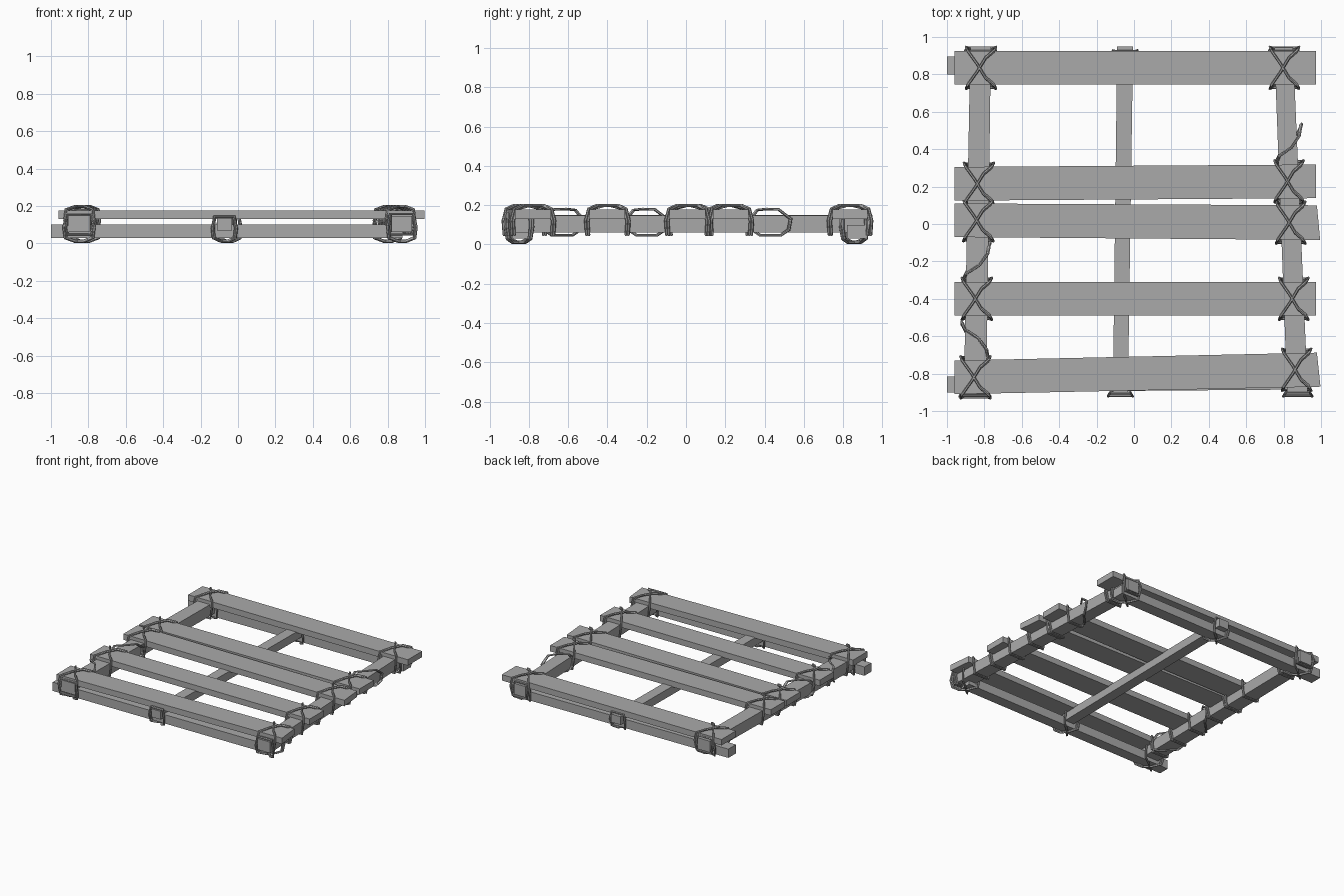
import bpy, bmesh, math
from mathutils import Vector

if "Cube" in bpy.data.objects:
    bpy.data.objects.remove(bpy.data.objects["Cube"])

grey = bpy.data.materials.new("weathered grey")
grey.diffuse_color = (0.4, 0.4, 0.4, 1)
grey.use_nodes = True
grey.node_tree.nodes["Principled BSDF"].inputs["Base Color"].default_value = grey.diffuse_color


def plank(name, plan, z0, z1):
    """Board with a four-cornered plan, from z0 to z1."""
    bm = bmesh.new()
    low = [bm.verts.new((x, y, z0)) for x, y in plan]
    high = [bm.verts.new((x, y, z1)) for x, y in plan]
    bm.faces.new(low)
    bm.faces.new(high)
    for i in range(4):
        j = (i + 1) % 4
        bm.faces.new((low[i], low[j], high[j], high[i]))
    bmesh.ops.recalc_face_normals(bm, faces=bm.faces[:])
    me = bpy.data.meshes.new(name)
    bm.to_mesh(me)
    bm.free()
    me.materials.append(grey)
    bpy.context.collection.objects.link(bpy.data.objects.new(name, me))


def rope(name, points, radius=0.007):
    """Closed thin rope through the points."""
    cu = bpy.data.curves.new(name, 'CURVE')
    cu.dimensions = '3D'
    cu.bevel_depth = radius
    cu.bevel_resolution = 1
    sp = cu.splines.new('POLY')
    sp.points.add(len(points) - 1)
    for p, co in zip(sp.points, points):
        p.co = (*co, 1)
        p.radius = 1
    sp.use_cyclic_u = True
    sp.use_smooth = False
    cu.materials.append(grey)
    bpy.context.collection.objects.link(bpy.data.objects.new(name, cu))


def lashing(name, x, y, hx, hy, z_cross, z_flat, lift):
    """Rope crossing diagonally at z_cross and straight over the rail at z_flat."""
    for k in range(2):
        a, b = hx + 0.007 * k, hy + 0.013 * k
        zc = z_cross + lift * 0.004 * k
        zm = (zc + z_flat) / 2
        pts = []
        for s in (1, -1):
            pts += [(x - a, y + s * b * 0.84, zc - lift * 0.012),
                    (x - 0.3 * a, y + s * b * 0.2, zc + lift * 0.006),
                    (x + 0.35 * a, y - s * b * 0.5, zc + lift * 0.006),
                    (x + a, y - s * b * 0.86, zc - lift * 0.012),
                    (x + a * 1.1, y - s * b, zm),
                    (x + a * 0.9, y - s * b * 0.95, z_flat),
                    (x - a * 0.9, y - s * b * 0.95, z_flat),
                    (x - a * 1.1, y - s * b, zm)]
        rope(f"{name}_strand_{k + 1}", pts)


def rail_wrap(name, x, y, hx, hy):
    """Slanted loop around a rail between two slats; sign of hy sets the slant."""
    for k in range(2):
        a, b = hx + 0.006 * k, hy * (1 + 0.06 * k)
        rope(f"{name}_strand_{k + 1}", [
            (x - a, y - b, 0.13), (x - 0.8 * a, y - 0.65 * b, 0.175),
            (x + 0.2 * a, y - 0.2 * b, 0.18), (x + 0.85 * a, y + 0.4 * b, 0.178),
            (x + a, y + b, 0.13), (x + a, y + 0.9 * b, 0.075),
            (x + 0.7 * a, y + 0.5 * b, 0.046), (x - 0.7 * a, y - 0.5 * b, 0.046),
            (x - a, y - 0.9 * b, 0.075)])


# Bottom crossbars
plank("back_crossbar", [(-1, 0.80), (0.88, 0.82), (0.88, 0.915), (-1, 0.895)], 0.03, 0.10)
plank("front_crossbar", [(-1, -0.90), (0.88, -0.885), (0.88, -0.80), (-1, -0.815)], 0.03, 0.10)

# Lengthwise rails
plank("left_rail", [(-0.91, -0.92), (-0.79, -0.92), (-0.765, 0.95), (-0.875, 0.95)], 0.06, 0.15)
plank("middle_rail", [(-0.113, -0.925), (-0.033, -0.925), (-0.005, 0.95), (-0.09, 0.95)], 0.07, 0.135)
plank("right_rail", [(0.82, -0.925), (0.93, -0.925), (0.85, 0.945), (0.75, 0.945)], 0.06, 0.148)

# Top slats: left end bottom/top y, right end bottom/top y, right end bottom/top x
slats = [(0.745, 0.925, 0.745, 0.925, 0.973, 0.973),
         (0.125, 0.305, 0.138, 0.318, 0.973, 0.973),
         (-0.07, 0.11, -0.085, 0.10, 0.995, 0.978),
         (-0.49, -0.31, -0.49, -0.31, 0.973, 0.973),
         (-0.91, -0.73, -0.87, -0.688, 0.997, 0.978)]
for i, (l0, l1, r0, r1, x0, x1) in enumerate(slats, 1):
    plank(f"slat_{i}", [(-0.96, l0), (x0, r0), (x1, r1), (-0.96, l1)], 0.13, 0.177)

# Crossed lashings tying each slat to the outer rails
for i, (l0, l1, r0, r1, _, _) in enumerate(slats, 1):
    yl, yr = (l0 + l1) / 2, (r0 + r1) / 2
    lashing(f"left_lashing_{i}", -0.833 + 0.018 * yl, yl, 0.066, 0.099, 0.190, 0.048, 1)
    lashing(f"right_lashing_{i}", 0.838 - 0.04 * yr, yr, 0.064, 0.099, 0.190, 0.048, 1)

# Lashings tying the rails to the crossbars, crossed underneath
for side, y, shift in (("front", -0.85, -1), ("back", 0.857, 1)):
    for rail, x, hx in (("left", -0.835 + 0.015 * shift, 0.068),
                        ("middle", -0.06 + 0.013 * shift, 0.053),
                        ("right", 0.838 - 0.038 * shift, 0.064)):
        top = 0.145 if rail == "middle" else 0.158
        lashing(f"{side}_{rail}_joint", x, y, hx, 0.058, 0.020, top, -1)

# Slanted wraps around the bare stretches of rail
rail_wrap("left_wrap_middle", -0.842, -0.2, 0.068, 0.10)
rail_wrap("left_wrap_front", -0.848, -0.63, 0.068, -0.10)
rail_wrap("right_wrap", 0.828, 0.43, 0.062, 0.10)
